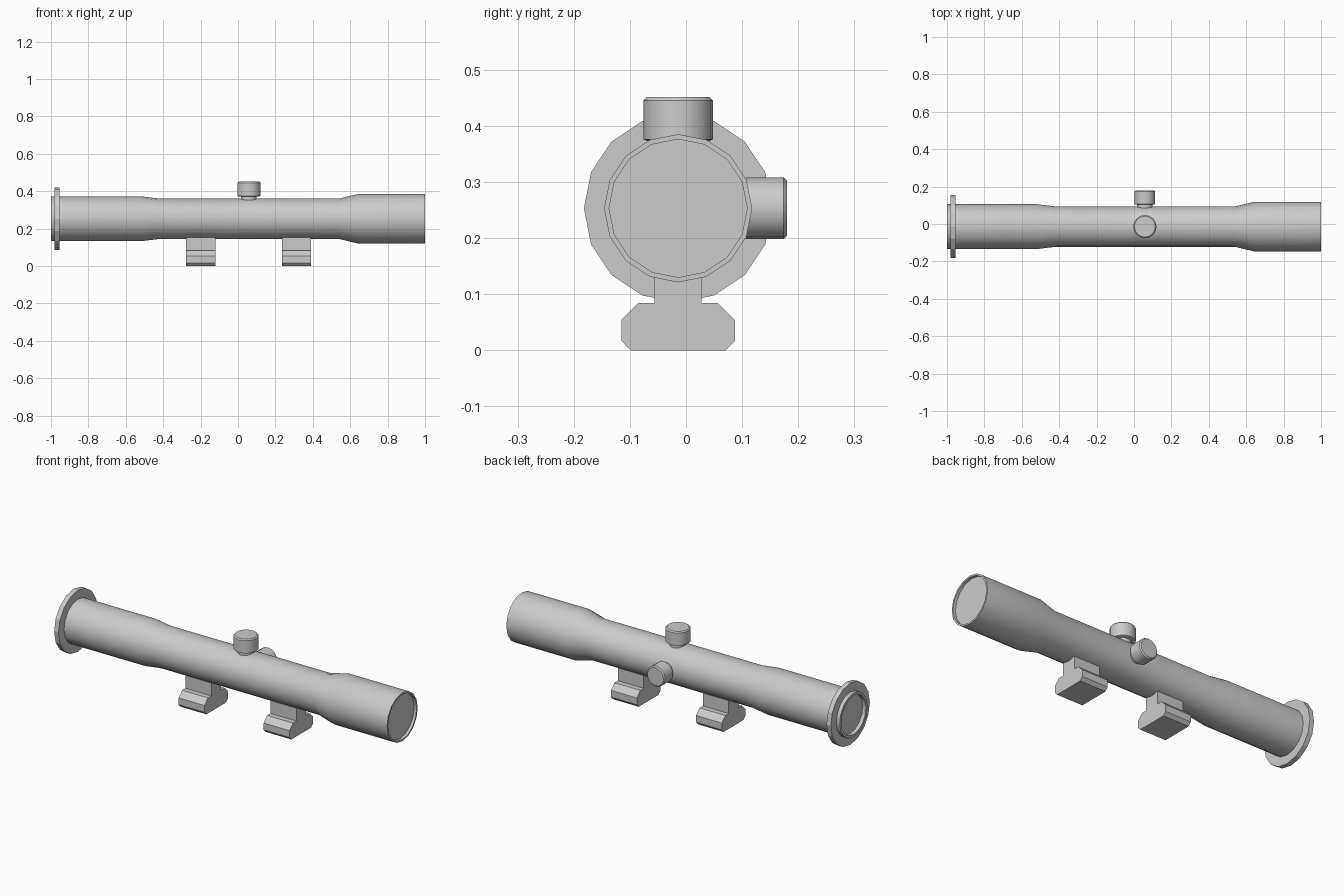
import bpy
import bmesh
from math import radians
from mathutils import Matrix, Vector

cube = bpy.data.objects.get("Cube")
if cube:
    bpy.data.objects.remove(cube, do_unlink=True)

grey = bpy.data.materials.new("light grey metal")
grey.use_nodes = True
grey.diffuse_color = (0.6, 0.6, 0.6, 1)
grey.node_tree.nodes["Principled BSDF"].inputs["Base Color"].default_value = grey.diffuse_color

AXIS_Y, AXIS_Z = -0.014, 0.253


def finish(name, bm, smooth_angle):
    bmesh.ops.recalc_face_normals(bm, faces=bm.faces)
    mesh = bpy.data.meshes.new(name)
    bm.to_mesh(mesh)
    bm.free()
    mesh.materials.append(grey)
    obj = bpy.data.objects.new(name, mesh)
    bpy.context.collection.objects.link(obj)
    bpy.ops.object.select_all(action='DESELECT')
    obj.select_set(True)
    bpy.context.view_layer.objects.active = obj
    if smooth_angle:
        bpy.ops.object.shade_smooth_by_angle(angle=radians(smooth_angle))
    return obj


def lathe(name, profile, direction, origin, sides, smooth_angle=35):
    """Turn (distance, radius) points around an axis through origin."""
    bm = bmesh.new()
    verts = [bm.verts.new((r, 0, d)) for d, r in profile]
    edges = [bm.edges.new(pair) for pair in zip(verts, verts[1:])]
    bmesh.ops.spin(bm, geom=verts + edges, cent=(0, 0, 0), axis=(0, 0, 1),
                   angle=radians(360), steps=sides, use_duplicate=False)
    bmesh.ops.remove_doubles(bm, verts=bm.verts, dist=0.0001)
    turn = Vector((0, 0, 1)).rotation_difference(Vector(direction)).to_matrix().to_4x4()
    bm.transform(Matrix.Translation(origin) @ turn)
    return finish(name, bm, smooth_angle)


def extrude_x(name, outline, x0, x1):
    """Extrude a closed (y, z) outline along x."""
    bm = bmesh.new()
    face = bm.faces.new([bm.verts.new((x0, y, z)) for y, z in outline])
    result = bmesh.ops.extrude_face_region(bm, geom=[face])
    moved = [v for v in result["geom"] if isinstance(v, bmesh.types.BMVert)]
    bmesh.ops.translate(bm, verts=moved, vec=(x1 - x0, 0, 0))
    return finish(name, bm, 0)


# Main tube with a recessed lens at each end
centre = (0, AXIS_Y, AXIS_Z)
lathe("scope_tube", [(-0.98, 0), (-0.98, 0.106), (-1, 0.106), (-1, 0.12),
                     (-0.52, 0.12), (-0.42, 0.108), (0.54, 0.108), (0.64, 0.132),
                     (1, 0.132), (1, 0.123), (0.985, 0.123), (0.985, 0)],
      (1, 0, 0), centre, 16)

# Faceted eyepiece flange
lathe("eyepiece_flange", [(-0.98, 0.11), (-0.98, 0.168), (-0.954, 0.168), (-0.954, 0.11)],
      (1, 0, 0), centre, 16, 15)


# Adjustment knobs, each on a narrow stem
def knob(name, direction, radius, base, top):
    bevel = 0.006
    lathe(name, [(0.09, 0), (0.09, 0.042), (base, 0.042), (base, radius - bevel),
                 (base + bevel / 2, radius), (top - bevel, radius),
                 (top, radius - bevel), (top, 0)],
          direction, (0.058, AXIS_Y, AXIS_Z), 16)


knob("elevation_knob", (0, 0, 1), 0.062, 0.12, 0.198)
knob("windage_knob", (0, 1, 0), 0.055, 0.118, 0.194)

# Two mounting feet with chamfered clamps
half = [(0.085, 0), (0.101, 0.017), (0.101, 0.054), (0.071, 0.084),
        (0.042, 0.084), (0.042, 0.17)]
outline = [(AXIS_Y + y, z) for y, z in half]
outline += [(AXIS_Y - y, z) for y, z in reversed(half)]
for name, start in (("rear_mount", -0.277), ("front_mount", 0.235)):
    extrude_x(name, outline, start, start + 0.156)
